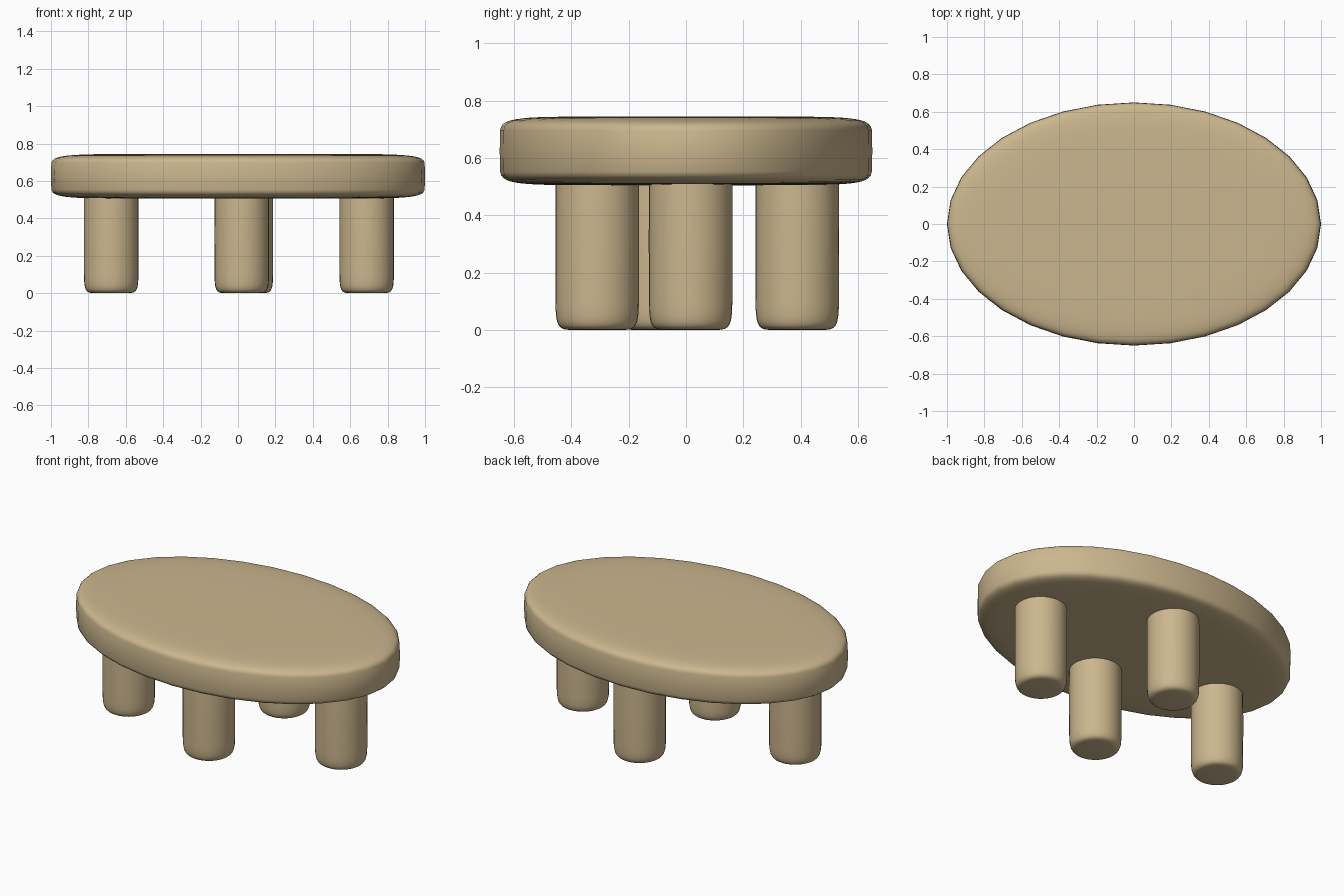
import bpy, bmesh
from math import sin, cos, pi, copysign

if "Cube" in bpy.data.objects:
    bpy.data.objects.remove(bpy.data.objects["Cube"])

wood = bpy.data.materials.new("wood")
wood.diffuse_color = (0.60, 0.47, 0.27, 1)
wood.use_nodes = True
wood.node_tree.nodes["Principled BSDF"].inputs["Base Color"].default_value = wood.diffuse_color


def rounded_drum(name, centre, radii, power, sides, rings):
    """Superellipsoid: elliptical in plan, soft-cornered box in profile."""
    def soft(v):
        return copysign(abs(v) ** power, v)

    bm = bmesh.new()
    bottom = bm.verts.new((0, 0, -radii[2]))
    loops = []
    for i in range(1, rings):
        lat = -pi / 2 + pi * i / rings
        r, z = soft(cos(lat)), soft(sin(lat)) if 2 * i != rings else 0
        loops.append([bm.verts.new((radii[0] * r * cos(2 * pi * j / sides),
                                    radii[1] * r * sin(2 * pi * j / sides),
                                    radii[2] * z)) for j in range(sides)])
    top = bm.verts.new((0, 0, radii[2]))
    for j in range(sides):
        k = (j + 1) % sides
        bm.faces.new((bottom, loops[0][k], loops[0][j]))
        bm.faces.new((top, loops[-1][j], loops[-1][k]))
        for lo, hi in zip(loops, loops[1:]):
            bm.faces.new((lo[j], lo[k], hi[k], hi[j]))
    for f in bm.faces:
        f.smooth = True
    mesh = bpy.data.meshes.new(name)
    bm.to_mesh(mesh)
    bm.free()
    mesh.materials.append(wood)
    obj = bpy.data.objects.new(name, mesh)
    obj.location = centre
    bpy.context.collection.objects.link(obj)
    return obj


# Oval table top
rounded_drum("table_top", (0, 0, 0.625), (1.0, 0.65, 0.12), 0.25, 32, 24)

# Four stout legs, slightly irregular placement, tops sunk into the table top
legs = {
    "front_leg": (0.02, -0.31),
    "back_leg": (0.042, 0.388),
    "left_leg": (-0.678, -0.09),
    "right_leg": (0.688, 0.016),
}
for name, (x, y) in legs.items():
    rounded_drum(name, (x, y, 0.31), (0.146, 0.146, 0.31), 0.2, 32, 24)
